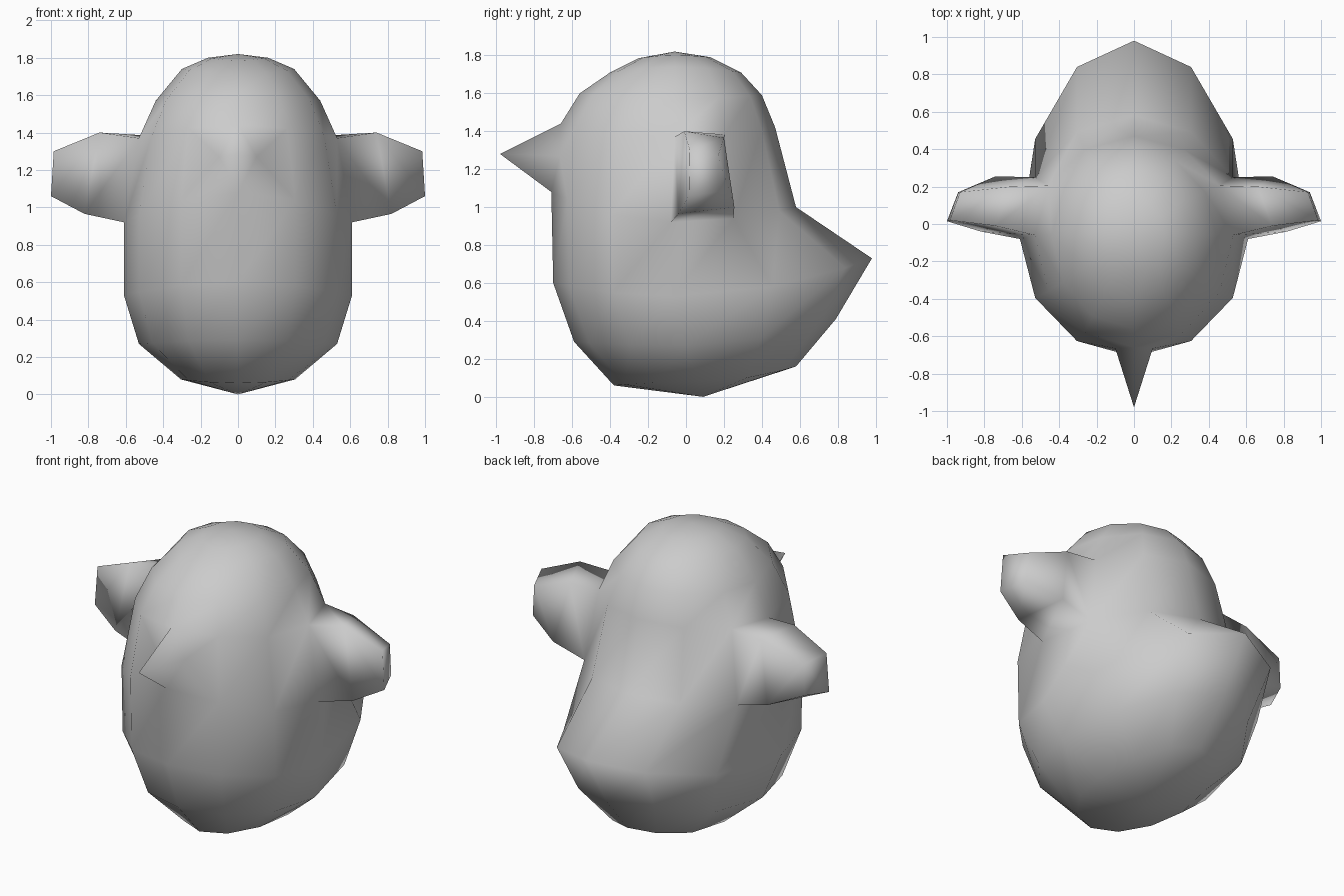
import bpy, bmesh, math
from mathutils import Vector

cube = bpy.data.objects.get("Cube")
if cube:
    bpy.data.objects.remove(cube, do_unlink=True)

# Plain grey material
grey = bpy.data.materials.new("plain grey")
grey.use_nodes = True
colour = (0.6, 0.6, 0.6, 1.0)
grey.diffuse_color = colour
grey.node_tree.nodes["Principled BSDF"].inputs["Base Color"].default_value = colour

SIDES = 12
# Body rings: half width, front (y, z), side (y, z), back (y, z)
RINGS = [
    (0.305, (-0.38, 0.06), (0.06, 0.08), (0.58, 0.16)),
    (0.53, (-0.59, 0.29), (0.00, 0.27), (0.79, 0.41)),
    (0.61, (-0.70, 0.60), (-0.07, 0.53), (0.98, 0.73)),
    (0.61, (-0.71, 1.08), (-0.08, 0.92), (0.58, 1.00)),
    (0.53, (-0.66, 1.44), (-0.06, 1.37), (0.47, 1.42)),
    (0.44, (-0.56, 1.60), (-0.06, 1.57), (0.40, 1.59)),
    (0.30, (-0.40, 1.71), (-0.06, 1.74), (0.29, 1.71)),
    (0.16, (-0.25, 1.785), (-0.06, 1.80), (0.13, 1.79)),
]
LOW, HIGH = 3, 4               # the rings between which wings and beak grow
FRONT = 9                      # index of the front corner of each ring
# Wing sections: low front, low back, high back, high front
WING = [
    [(0.82, -0.04, 0.965), (0.74, 0.255, 1.0), (0.66, 0.20, 1.365), (0.74, -0.01, 1.40)],
    [(1.0, 0.015, 1.06), (0.94, 0.17, 1.08), (0.93, 0.17, 1.27), (0.985, 0.02, 1.30)],
]

bm = bmesh.new()


def bridge(a, b, skip=()):
    """Join two closed loops with quads."""
    n = len(a)
    for i in range(n):
        if i not in skip:
            j = (i + 1) % n
            bm.faces.new((a[i], a[j], b[j], b[i]))


def make_ring(width, front, side, back):
    ring = []
    for k in range(SIDES):
        a = math.tau * k / SIDES
        s = math.sin(a)
        end = back if s > 0 else front
        y = side[0] + (end[0] - side[0]) * abs(s)
        z = side[1] + (end[1] - side[1]) * s * s
        ring.append(bm.verts.new((width * math.cos(a), y, z)))
    return ring


# Body, left open where the wings and beak grow
rings = [make_ring(*r) for r in RINGS]
for i in range(len(rings) - 1):
    bridge(rings[i], rings[i + 1], (0, 5, FRONT - 1, FRONT) if i == LOW else ())
for ring, pole in ((rings[0], (0, 0.09, 0)), (rings[-1], (0, -0.06, 1.82))):
    tip = bm.verts.new(pole)
    for k in range(SIDES):
        bm.faces.new((ring[k], ring[(k + 1) % SIDES], tip))

low, high = rings[LOW], rings[HIGH]

# Wings drawn out of the body sides
for sign, front, back in ((1, 0, 1), (-1, 6, 5)):
    loop = [low[front], low[back], high[back], high[front]]
    for section in WING:
        new = [bm.verts.new((sign * x, y, z)) for x, y, z in section]
        bridge(loop, new)
        loop = new
    bm.faces.new(loop)

# Beak drawn out of the front
beak_tip = bm.verts.new((0, -0.98, 1.28))
for sign, k in ((-1, FRONT - 1), (1, FRONT + 1)):
    corner = bm.verts.new((sign * 0.1, -0.665, 1.27))
    bm.faces.new((low[FRONT], low[k], corner))
    bm.faces.new((low[k], high[k], corner))
    bm.faces.new((high[k], high[FRONT], corner))
    bm.faces.new((low[FRONT], corner, beak_tip))
    bm.faces.new((corner, high[FRONT], beak_tip))

bmesh.ops.recalc_face_normals(bm, faces=bm.faces)
for f in bm.faces:
    f.smooth = True
mesh = bpy.data.meshes.new("bird_body")
bm.to_mesh(mesh)
bm.free()
mesh.materials.append(grey)
bird = bpy.data.objects.new("bird_body", mesh)
bpy.context.collection.objects.link(bird)
